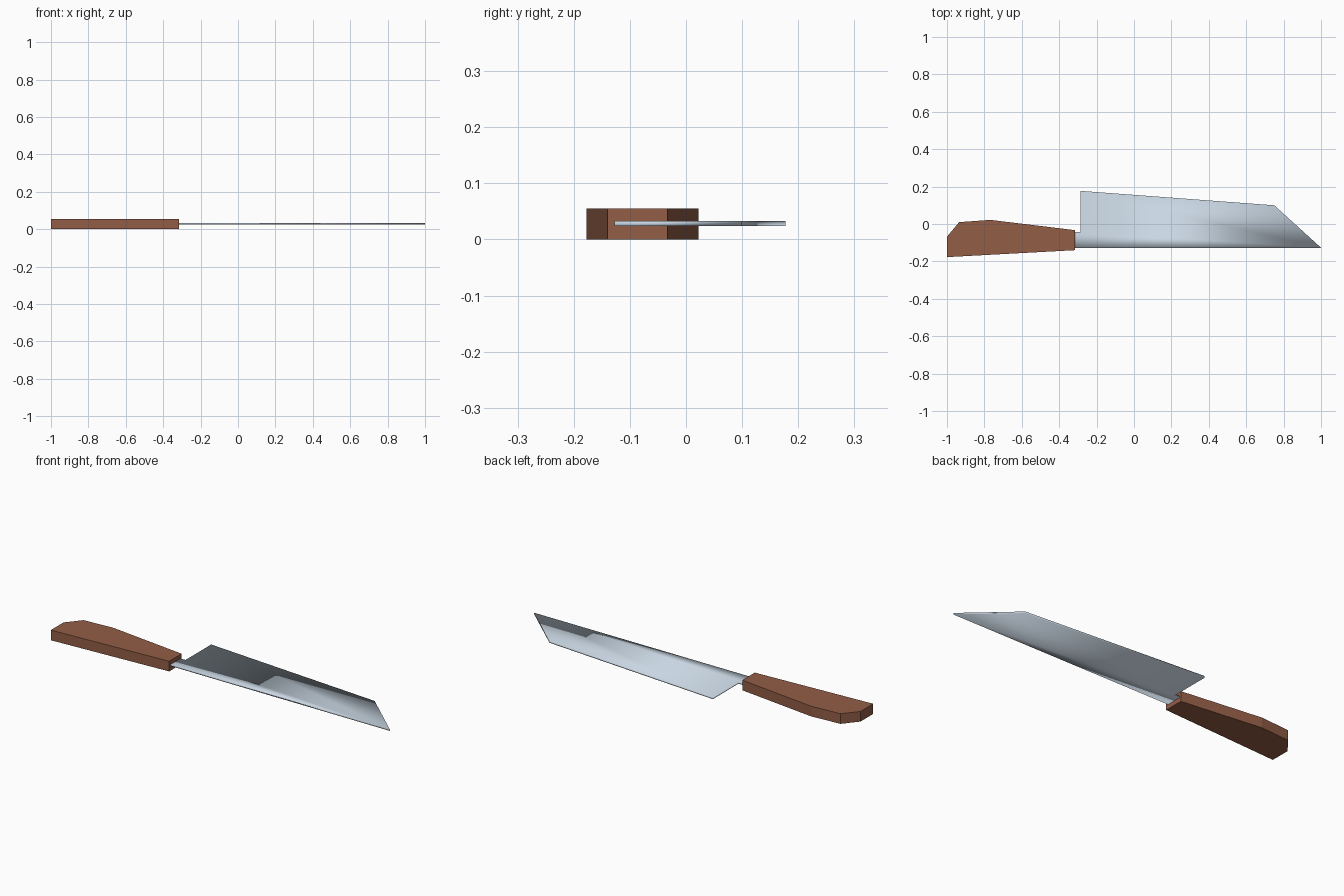
import bpy
import bmesh

if "Cube" in bpy.data.objects:
    bpy.data.objects.remove(bpy.data.objects["Cube"])


def slab(name, outline, z0, z1, color, smooth=False):
    """Extrude a top-view outline from z0 to z1."""
    bm = bmesh.new()
    base = bm.faces.new([bm.verts.new((x, y, z0)) for x, y in outline])
    ext = bmesh.ops.extrude_face_region(bm, geom=[base], use_keep_orig=True)
    top = [g for g in ext["geom"] if isinstance(g, bmesh.types.BMVert)]
    bmesh.ops.translate(bm, verts=top, vec=(0, 0, z1 - z0))
    bmesh.ops.recalc_face_normals(bm, faces=bm.faces)
    for f in bm.faces:
        f.smooth = smooth
    mesh = bpy.data.meshes.new(name)
    bm.to_mesh(mesh)
    bm.free()
    mat = bpy.data.materials.new(name + "_material")
    mat.diffuse_color = color
    mat.use_nodes = True
    mat.node_tree.nodes["Principled BSDF"].inputs["Base Color"].default_value = mat.diffuse_color
    mesh.materials.append(mat)
    obj = bpy.data.objects.new(name, mesh)
    bpy.context.collection.objects.link(obj)
    return obj


# Wooden handle
slab("handle",
     [(-1, -0.177), (-0.315, -0.14), (-0.315, -0.033),
      (-0.768, 0.022), (-0.935, 0.01), (-1, -0.068)],
     0.0, 0.055, (0.29, 0.11, 0.062, 1))

# Steel blade with its short neck, softly shaded
slab("blade",
     [(-0.32, -0.127), (1, -0.127), (0.75, 0.1), (-0.285, 0.177),
      (-0.285, -0.043), (-0.32, -0.043)],
     0.024, 0.033, (0.58, 0.67, 0.76, 1), smooth=True)
